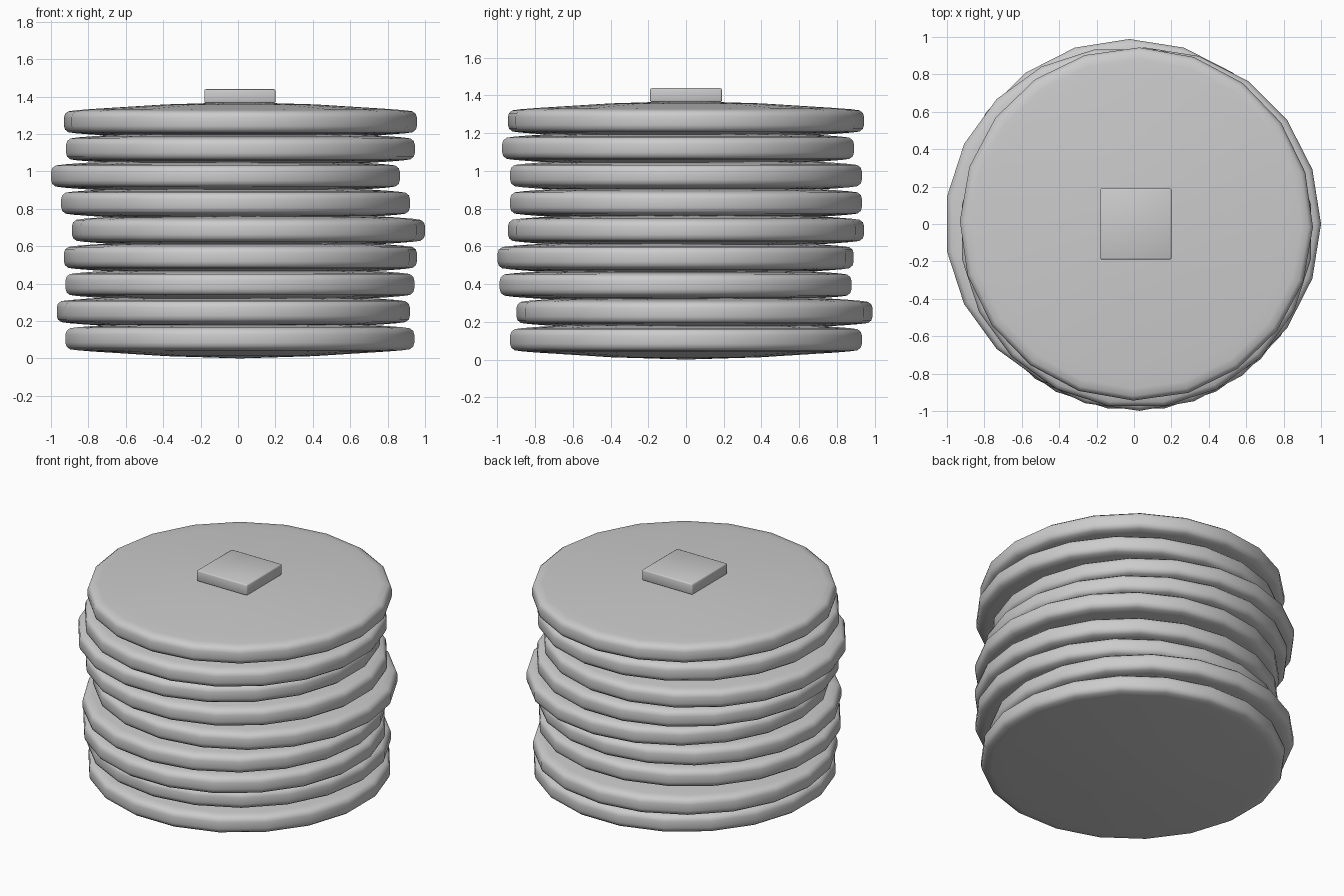
import bpy
import bmesh
from math import radians, tau
from mathutils import Matrix, Vector

cube = bpy.data.objects.get("Cube")
if cube:
    bpy.data.objects.remove(cube, do_unlink=True)

SIDES = 20
FIRST_Z, SPACING = 0.105, 0.145


def add_object(name, bm, location, angle):
    mesh = bpy.data.meshes.new(name)
    bm.to_mesh(mesh)
    bm.free()
    obj = bpy.data.objects.new(name, mesh)
    bpy.context.collection.objects.link(obj)
    obj.location = location
    bpy.ops.object.select_all(action="DESELECT")
    obj.select_set(True)
    bpy.context.view_layer.objects.active = obj
    bpy.ops.object.shade_smooth_by_angle(angle=radians(angle))
    return obj


def pancake(name, x, y, z, turn):
    # Domed disc with a rounded rim, spun from a mirrored half profile
    upper = [(0, 0.105), (0.4, 0.093), (0.8, 0.068), (0.88, 0.0615),
             (0.92, 0.056), (0.938, 0.042), (0.944, 0.022)]
    profile = upper + [(r, -h) for r, h in reversed(upper)]
    bm = bmesh.new()
    verts = [bm.verts.new((r, 0, h)) for r, h in profile]
    edges = [bm.edges.new(pair) for pair in zip(verts, verts[1:])]
    bmesh.ops.spin(bm, geom=verts + edges, cent=(0, 0, 0), axis=(0, 0, 1),
                   angle=tau, steps=SIDES, use_duplicate=False)
    bmesh.ops.remove_doubles(bm, verts=bm.verts, dist=0.0005)
    bmesh.ops.recalc_face_normals(bm, faces=bm.faces)
    bm.transform(Matrix.Rotation(radians(turn), 4, "Z"))
    add_object(name, bm, (x, y, z), 60)


# Stack from bottom to top: x shift, y shift, turn in degrees
stack = [
    (0.01, 0, 9), (-0.025, 0.045, 0), (0.01, -0.055, 9),
    (0.013, -0.055, 1), (0.056, 0, 0), (-0.013, 0, 9),
    (-0.067, 0, 9), (0.013, -0.042, 9), (0.013, 0, -1),
]
for i, (x, y, turn) in enumerate(stack):
    pancake(f"pancake_{i + 1}", x, y, FIRST_Z + i * SPACING, turn)

# Butter pat on top
bm = bmesh.new()
bmesh.ops.create_cube(bm, size=1)
bmesh.ops.scale(bm, vec=Vector((0.38, 0.38, 0.074)), verts=bm.verts)
bmesh.ops.bevel(bm, geom=bm.edges[:], offset=0.008, segments=2,
                profile=0.5, affect="EDGES")
add_object("butter_pat", bm, (0.01, 0, 1.402), 50)
